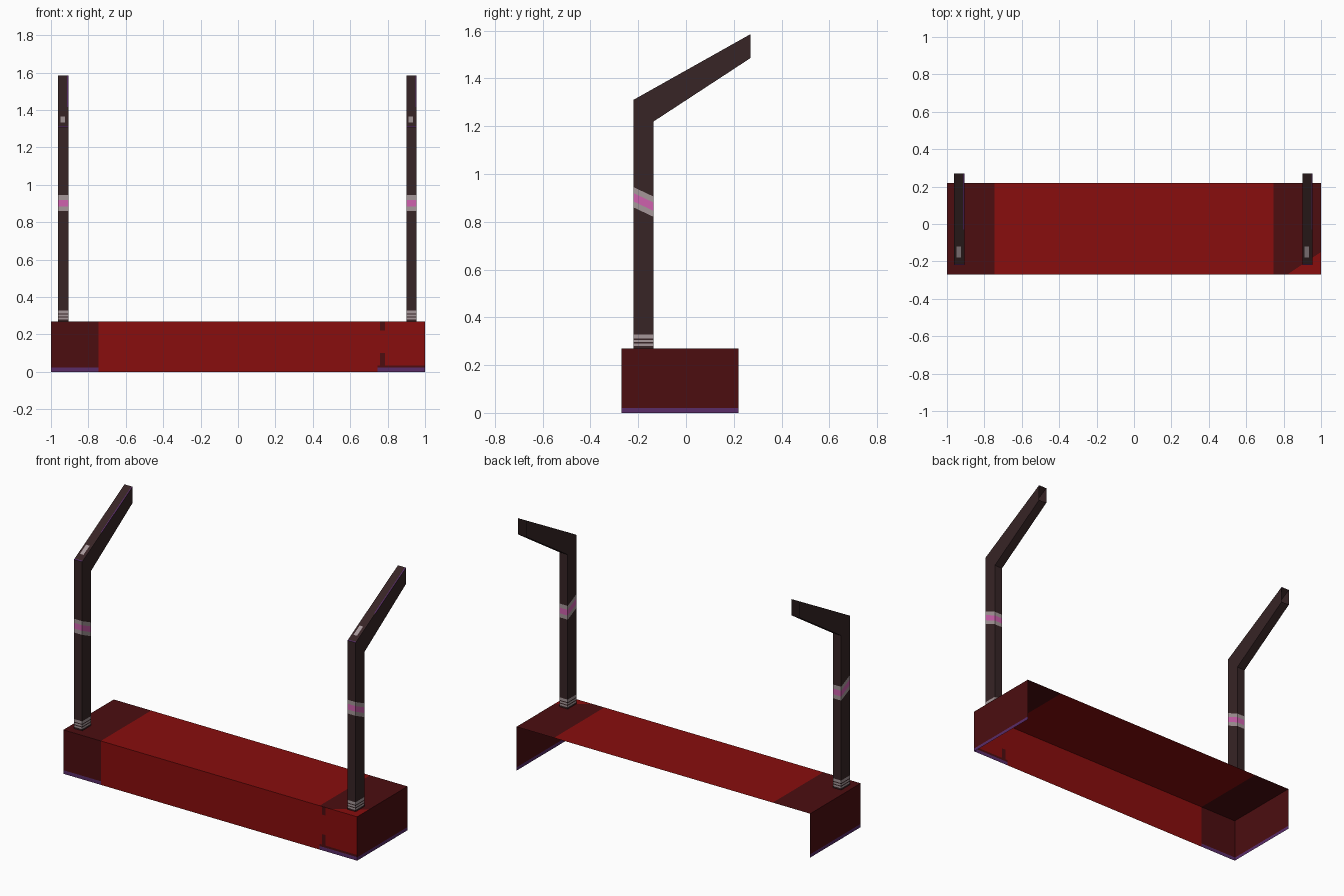
import bpy, bmesh
from mathutils import Vector

if "Cube" in bpy.data.objects:
    bpy.data.objects.remove(bpy.data.objects["Cube"])


def mat(name, rgb):
    m = bpy.data.materials.new(name)
    m.diffuse_color = (*rgb, 1)
    m.use_nodes = True
    m.node_tree.nodes["Principled BSDF"].inputs["Base Color"].default_value = m.diffuse_color
    return m


MATS = [mat("red", (0.25, 0.004, 0.004)), mat("dark red", (0.072, 0.004, 0.005)),
        mat("dark brown", (0.038, 0.018, 0.019)), mat("pink", (0.62, 0.12, 0.42)),
        mat("pale grey", (0.38, 0.31, 0.32)), mat("purple", (0.10, 0.025, 0.14))]
RED, DARK, BROWN, PINK, GREY, PURPLE = range(6)


def cut(bm, co, no, test=lambda f: True):
    """Split the faces that pass the test along a plane."""
    faces = [f for f in bm.faces if test(f)]
    geom = set(faces)
    for f in faces:
        geom.update(f.edges)
        geom.update(f.verts)
    bmesh.ops.bisect_plane(bm, geom=list(geom), plane_co=co, plane_no=no, dist=1e-6)


def finish(bm, name, rule):
    """Colour every face by a rule on its centre and normal."""
    bm.normal_update()
    for f in bm.faces:
        f.material_index = rule(f.calc_center_median(), f.normal)
    me = bpy.data.meshes.new(name)
    bm.to_mesh(me)
    bm.free()
    for m in MATS:
        me.materials.append(m)
    ob = bpy.data.objects.new(name, me)
    bpy.context.collection.objects.link(ob)


def panel(corners):
    bm = bmesh.new()
    bm.faces.new([bm.verts.new(c) for c in corners])
    return bm


X, Y0, Y1, H, E = 1.0, -0.27, 0.22, 0.27, 0.745

# top panel, with dark ends and a red corner on one side
bm = panel([(-X, Y0, H), (X, Y0, H), (X, Y1, H), (-X, Y1, H)])
for x in (-E, E):
    cut(bm, (x, 0, 0), (1, 0, 0))
diag = Vector((0.12, -0.18, 0))
corner = Vector((0.82, Y0, 0))
cut(bm, corner, diag, lambda f: f.calc_center_median().x > E)
finish(bm, "top_panel", lambda c, n: RED if abs(c.x) < E or
       (c.x > 0 and (c - corner).dot(diag) > 0) else DARK)

# front panel, with a dark left end and dark worn marks at the right
bm = panel([(-X, Y0, 0), (X, Y0, 0), (X, Y0, H), (-X, Y0, H)])
for x in (-E, E, 0.76, 0.785):
    cut(bm, (x, 0, 0), (1, 0, 0))
for z in (0.022, 0.035, 0.10, 0.22):
    cut(bm, (0, 0, z), (0, 0, 1), lambda f: abs(f.calc_center_median().x) > E)


def front_rule(c, n):
    if abs(c.x) < E:
        return RED
    if c.z < 0.022:
        return PURPLE
    if c.x < 0 or c.z < 0.035:
        return DARK
    return DARK if 0.76 < c.x < 0.785 and (c.z < 0.10 or c.z > 0.22) else RED


finish(bm, "front_panel", front_rule)

# end panels with a purple bottom edge (back and underside stay open)
for s, name in ((-1, "left_end_panel"), (1, "right_end_panel")):
    pts = [(s * X, Y0, 0), (s * X, Y1, 0), (s * X, Y1, H), (s * X, Y0, H)]
    bm = panel(pts if s > 0 else pts[::-1])
    cut(bm, (0, 0, 0.02), (0, 0, 1))
    finish(bm, name, lambda c, n: PURPLE if c.z < 0.02 else DARK)

# bent posts: open square tubes with ringed foot, slanted band and angled arm
SECTIONS = [((-0.22, 0.27), (-0.135, 0.27)),
            ((-0.22, 1.31), (-0.135, 1.22)),
            ((0.27, 1.585), (0.27, 1.485))]
SLOPE = 0.47
BAND = [z - 0.22 * SLOPE for z in (0.86, 0.885, 0.92, 0.945)]
RINGS = [0.28, 0.29, 0.296, 0.306, 0.312, 0.328]


def post(name, x0, x1):
    bm = bmesh.new()
    loops = []
    for (ya, za), (yb, zb) in SECTIONS:
        loops.append([bm.verts.new(p) for p in
                      ((x0, ya, za), (x1, ya, za), (x1, yb, zb), (x0, yb, zb))])
    for a, b in zip(loops, loops[1:]):
        for i in range(4):
            j = (i + 1) % 4
            bm.faces.new((a[i], a[j], b[j], b[i]))
    bm.normal_update()

    def upper(f):
        f.normal_update()
        return f.normal.z > 0.5

    # worn edges on top of the arm
    for y in (-0.214, -0.18, -0.12, -0.03):
        cut(bm, (0, y, 0), (0, 1, 0), upper)
    for x in (x0 + 0.012, x0 + 0.036, x1 - 0.007):
        cut(bm, (x, 0, 0), (1, 0, 0), upper)
    low = lambda f: f.calc_center_median().z < 1.2 and abs(f.normal.z) < 0.1
    for z in RINGS:
        cut(bm, (0, 0, z), (0, 0, 1), low)
    for w in BAND:
        cut(bm, (0, 0, w), (0, SLOPE, 1), low)

    def rule(c, n):
        if n.z > 0.5:
            if c.y < -0.214 or (c.x > x1 - 0.007 and c.y > -0.03):
                return PURPLE
            return GREY if -0.18 < c.y < -0.12 and x0 + 0.012 < c.x < x0 + 0.036 else BROWN
        if any(a < c.z < b for a, b in zip(RINGS[::2], RINGS[1::2])):
            return GREY
        w = c.z + SLOPE * c.y
        if BAND[0] < w < BAND[3] and c.z < 1.1:
            return PINK if BAND[1] < w < BAND[2] else GREY
        return BROWN

    finish(bm, name, rule)


post("left_post", -0.962, -0.907)
post("right_post", 0.90, 0.955)
